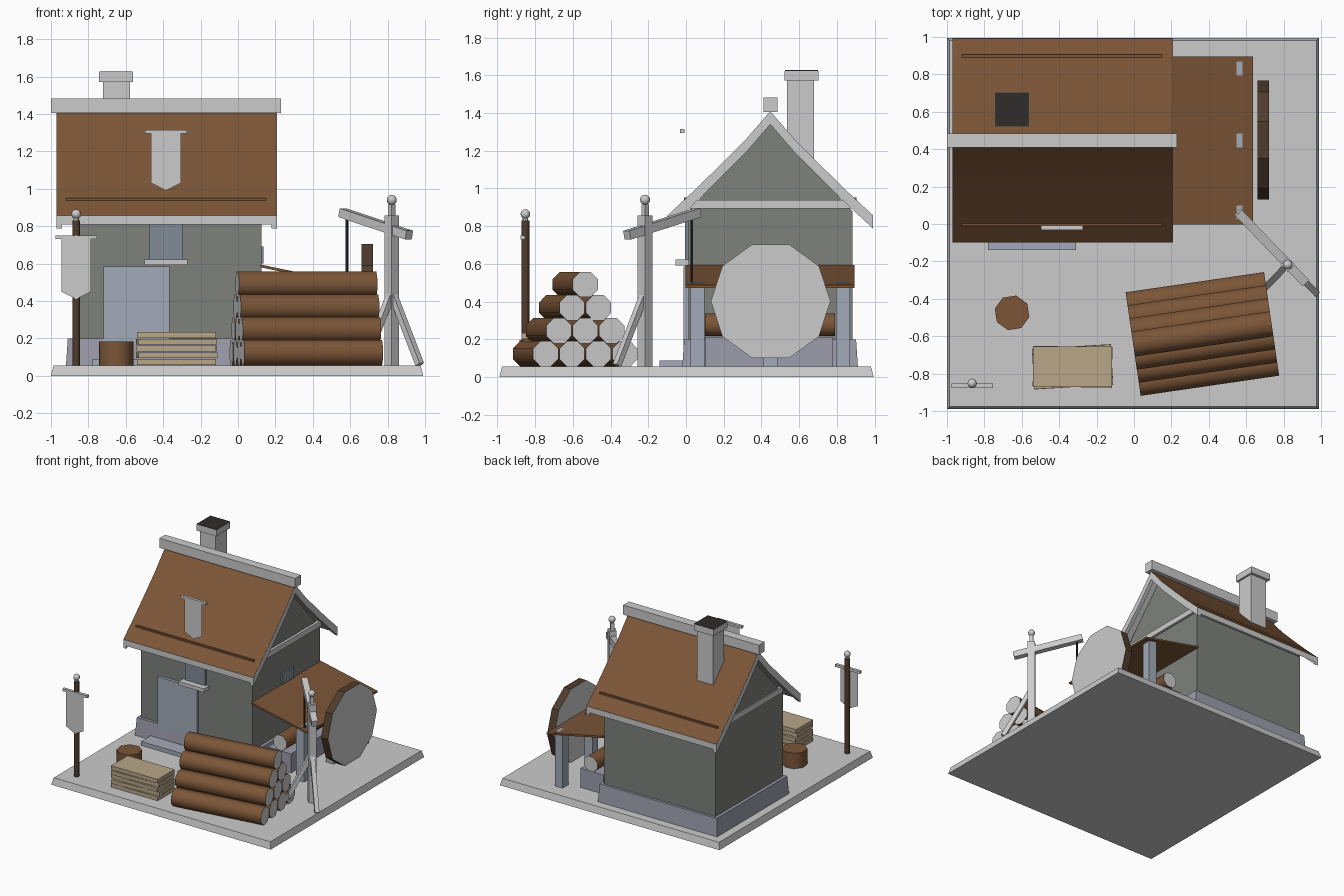
import bpy, bmesh, math
from mathutils import Vector, Matrix

if "Cube" in bpy.data.objects:
    bpy.data.objects.remove(bpy.data.objects["Cube"])

def mat(name, r, g, b):
    m = bpy.data.materials.new(name)
    m.diffuse_color = (r, g, b, 1)
    m.use_nodes = True
    m.node_tree.nodes["Principled BSDF"].inputs["Base Color"].default_value = m.diffuse_color
    return m

BROWN = mat("brown_wood", .2, .092, .038)
DARKWOOD = mat("dark_wood", .08, .045, .025)
TAN = mat("cut_wood", .48, .38, .25)
GREY = mat("pale_grey", .8, .8, .8)
WALL = mat("plaster", .21, .22, .2)
STONE = mat("stone", .34, .34, .42)
BLUE = mat("blue_grey", .36, .41, .48)
GLASS = mat("window_glass", .22, .26, .31)
BLACK = mat("soot", .03, .025, .025)

def finish(name, bm, mats=(), smooth=None):
    bmesh.ops.recalc_face_normals(bm, faces=bm.faces)
    me = bpy.data.meshes.new(name)
    bm.to_mesh(me)
    bm.free()
    ob = bpy.data.objects.new(name, me)
    bpy.context.collection.objects.link(ob)
    for m in mats:
        me.materials.append(m)
    if smooth:
        bpy.context.view_layer.objects.active = ob
        ob.select_set(True)
        bpy.ops.object.shade_smooth_by_angle(angle=math.radians(smooth))
        ob.select_set(False)
    return ob

def box(name, x, y, z, m=GREY, inset=0, rot=0):
    """Box from ranges; inset tapers the top, rot turns it about its own centre."""
    c = Vector((sum(x) / 2, sum(y) / 2, 0))
    bm = bmesh.new()
    rings = []
    for zz, d in ((z[0], 0), (z[1], inset)):
        hx, hy = (x[1] - x[0]) / 2 - d, (y[1] - y[0]) / 2 - d
        rings.append([bm.verts.new(c + Matrix.Rotation(rot, 3, 'Z') @ Vector((a * hx, b * hy, zz)))
                      for a, b in ((-1, -1), (1, -1), (1, 1), (-1, 1))])
    lo, hi = rings
    bm.faces.new(lo[::-1])
    bm.faces.new(hi)
    for i in range(4):
        j = (i + 1) % 4
        bm.faces.new((lo[i], lo[j], hi[j], hi[i]))
    return finish(name, bm, (m,))

def rod(name, a, b, r, n=8, m=GREY, end=None, phase=0, smooth=None):
    """n-sided bar between two points, with its own material on the ends."""
    a, b = Vector(a), Vector(b)
    d = (b - a).normalized()
    side = d.cross(Vector((0, 0, 1)))
    side = side.normalized() if side.length > .01 else Vector((1, 0, 0))
    up = side.cross(d)
    bm = bmesh.new()
    ang = [2 * math.pi * (i + phase) / n for i in range(n)]
    ra, rb = [[bm.verts.new(p + r * (side * math.cos(t) + up * math.sin(t))) for t in ang] for p in (a, b)]
    for i in range(n):
        bm.faces.new((ra[i], ra[(i + 1) % n], rb[(i + 1) % n], rb[i]))
    for ring in (ra, rb):
        bm.faces.new(ring).material_index = 1
    return finish(name, bm, (m, end or m), smooth)

def prism_x(name, prof, x0, x1, mats, top=0, smooth=None):
    """Extrude a (y, z) profile along x; the first `top` sides take material 1."""
    bm = bmesh.new()
    ra, rb = [[bm.verts.new((x, y, z)) for y, z in prof] for x in (x0, x1)]
    n = len(prof)
    for i in range(n):
        f = bm.faces.new((ra[i], ra[(i + 1) % n], rb[(i + 1) % n], rb[i]))
        f.material_index = 1 if i < top else 0
    bm.faces.new(ra)
    bm.faces.new(rb)
    return finish(name, bm, mats, smooth)

def ball(name, p, r):
    bm = bmesh.new()
    bmesh.ops.create_uvsphere(bm, u_segments=8, v_segments=6, radius=r, matrix=Matrix.Translation(p))
    finish(name, bm, (GREY,), 50)

def banner(name, x, y, z0, z1):
    """Pointed cloth hanging from a crossbar."""
    box(name + "_bar", (x - .112, x + .112), (y - .012, y + .012), (z1, z1 + .02))
    bm = bmesh.new()
    pts = ((-.08, z1), (.08, z1), (.08, z0 + .04), (0, z0), (-.08, z0 + .04))
    bm.faces.new([bm.verts.new((x + a, y - .01, z)) for a, z in pts])
    finish(name + "_cloth", bm, (GREY,))

# ground slab
box("base", (-1, .99), (-.99, .995), (0, .055), inset=.014)

# house: plinth, walls with gables, tie beams
YC = .447
box("plinth", (-.92, .16), (-.02, .912), (.05, .2), STONE, inset=.01)
prism_x("walls", [(.012, .1), (.012, .88), (.07, .94), (YC, 1.36), (.825, .94), (.882, .88), (.882, .1)],
        -.885, .125, (WALL,))
for i, x in enumerate((-.895, .115)):
    box(f"tie_beam_{i}", (x, x + .03), (.02, .875), (.895, .94))

# curved roof and barge boards
half = [(0, 1.41), (.13, 1.26), (.27, 1.12), (.41, .983), (.545, .857)]
outer = [(YC - a, z) for a, z in half[::-1]] + [(YC + a, z) for a, z in half[1:]]
def slab(t, lift=0):
    return [(y, z + lift) for y, z in outer] + [(y, z - t) for y, z in outer[::-1]]
prism_x("roof", slab(.048), -.97, .207, (GREY, BROWN), len(outer) - 1, 30)
for i, x in enumerate((-.971, .178)):
    prism_x(f"barge_board_{i}", slab(.07, -.002), x, x + .03, (GREY,))
for s in (-1, 1):
    y = YC + s * .45
    box(f"roof_batten_{s}", (-.92, .15), (y - .008, y + .008), (.935, .951), BROWN)
box("ridge_cap", (-1, .23), (YC - .037, YC + .037), (1.405, 1.483))

# chimney
box("chimney_shaft", (-.722, -.578), (.537, .68), (1.1, 1.575))
box("chimney_cap", (-.742, -.562), (.522, .702), (1.572, 1.624))
box("chimney_opening", (-.74, -.564), (.524, .7), (1.623, 1.627), BLACK)

# door, step, windows
box("door", (-.72, -.365), (-.012, .03), (.08, .585), BLUE)
box("door_step", (-.78, -.31), (-.14, 0), (.05, .088), BLUE)
box("front_window", (-.475, -.295), (-.005, .03), (.6, .83), GLASS)
box("window_sill", (-.5, -.27), (-.055, .02), (.592, .622))
box("side_window", (.11, .137), (.38, .53), (.6, .69), GLASS)
banner("roof_banner", -.385, -.02, .99, 1.295)

# lean-to shed
bm = bmesh.new()
prof = ((.12, .595), (.635, .487), (.635, .472), (.12, .58))
ra, rb = [[bm.verts.new((x, y, z)) for x, z in prof] for y in (-.002, .895)]
for i in range(4):
    bm.faces.new((ra[i], ra[(i + 1) % 4], rb[(i + 1) % 4], rb[i]))
bm.faces.new(ra)
bm.faces.new(rb)
finish("shed_roof", bm, (BROWN,))
for i, y in enumerate((.062, .447, .832)):
    box(f"shed_post_{i}", (.51, .58), (y - .037, y + .037), (.05, .505), BLUE)
box("saw_bed", (.2, .41), (.1, .78), (.05, .212), STONE)
rod("saw_log", (.31, .1, .277), (.31, .79, .277), .065, 8, BROWN, GREY, .5, 50)
rod("saw_blade", (.66, .449, .402), (.722, .449, .402), .317, 10, DARKWOOD, GREY)

# pyramid of logs
turn = math.radians(8.3)
along = Vector((math.cos(turn), math.sin(turn), 0)) * .374
across = Vector((-math.sin(turn), math.cos(turn), 0)) * .1415
for row in range(4):
    for k in range(4 - row):
        c = Vector((.3655, -.588, .123 + .1225 * row)) + across * (k - (3 - row) / 2)
        rod(f"log_{row}_{k}", c - along, c + along, .073, 8, BROWN, GREY, .5, 50)

# chopping stump and plank stack
rod("stump", (-.652, -.475, .05), (-.652, -.475, .182), .095, 8, BROWN, phase=.3, smooth=50)
for i in range(5):
    z = .058 + i * .036
    box(f"plank_{i}", (-.54, -.117), (-.872, -.655), (z, z + .031), TAN,
        rot=math.radians((0, 3.5, -1, 3, 0)[i]))

# banner pole
rod("banner_pole", (-.865, -.852, .05), (-.865, -.852, .83), .021, 8, DARKWOOD, smooth=50)
rod("pole_collar", (-.865, -.852, .82), (-.865, -.852, .845), .015)
ball("pole_finial", (-.865, -.852, .864), .026)
banner("pole_banner", -.865, -.866, .41, .73)

# crane: diagonal post, finial, sloping arm, braces, rope
rod("crane_post", (.822, -.217, .05), (.822, -.217, .856), .039, 4)
rod("crane_post_cap", (.822, -.217, .85), (.822, -.217, .915), .02, 4)
ball("crane_finial", (.822, -.217, .94), .027)
rod("crane_arm", (.557, .062, .872), (.915, -.313, .752), .034, 4, phase=.5)
for i, x in enumerate((.675, .972)):
    rod(f"crane_brace_{i}", (.822, -.217, .45), (x, -.367, .06), .024, 4, phase=.5)
rod("crane_rope", (.582, .03, .5), (.582, .03, .86), .008, 6, BLACK)
